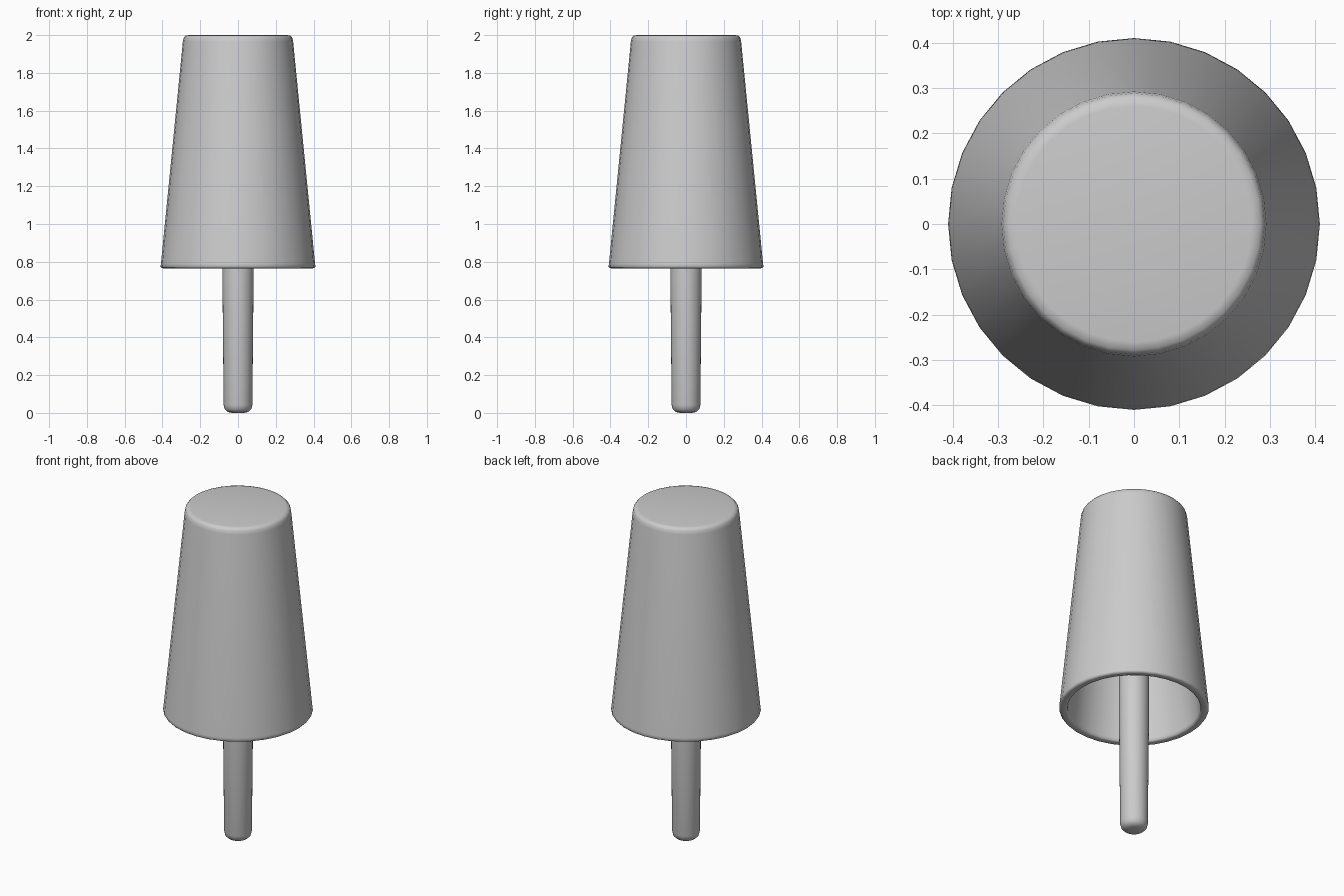
import bpy, bmesh, math

if "Cube" in bpy.data.objects:
    bpy.data.objects.remove(bpy.data.objects["Cube"])


def lathe(name, profile, sides=32):
    """Revolve an (r, z) profile around z; both ends are closed on the axis."""
    bm = bmesh.new()
    rings = []
    for r, z in profile:
        if r == 0:
            rings.append([bm.verts.new((0, 0, z))] * sides)
        else:
            rings.append([bm.verts.new((r * math.cos(2 * math.pi * i / sides),
                                        r * math.sin(2 * math.pi * i / sides), z))
                          for i in range(sides)])
    for a, b in zip(rings, rings[1:]):
        for i in range(sides):
            j = (i + 1) % sides
            bm.faces.new(list(dict.fromkeys((a[i], a[j], b[j], b[i]))))
    bmesh.ops.recalc_face_normals(bm, faces=bm.faces)
    mesh = bpy.data.meshes.new(name)
    bm.to_mesh(mesh)
    bm.free()
    mesh.shade_smooth()
    obj = bpy.data.objects.new(name, mesh)
    bpy.context.collection.objects.link(obj)
    return obj


# hollow tapered cap, open underneath, with rounded rims
lathe("cap", [(0, 2.0), (0.26, 2.0), (0.278, 1.997), (0.288, 1.985), (0.292, 1.965),
              (0.408, 0.79), (0.41, 0.775), (0.404, 0.767), (0.395, 0.765),
              (0.375, 0.765), (0.366, 0.769), (0.362, 0.785),
              (0.253, 1.93), (0.24, 1.95), (0, 1.95)])

# slim stem running up inside the cap, rounded at the tip
lathe("stem", [(0, 0.003), (0.03, 0.003), (0.055, 0.008), (0.07, 0.022), (0.076, 0.045),
               (0.083, 0.77), (0.083, 1.95), (0, 1.95)])
bpy.data.objects["stem"].location.z = -0.003
